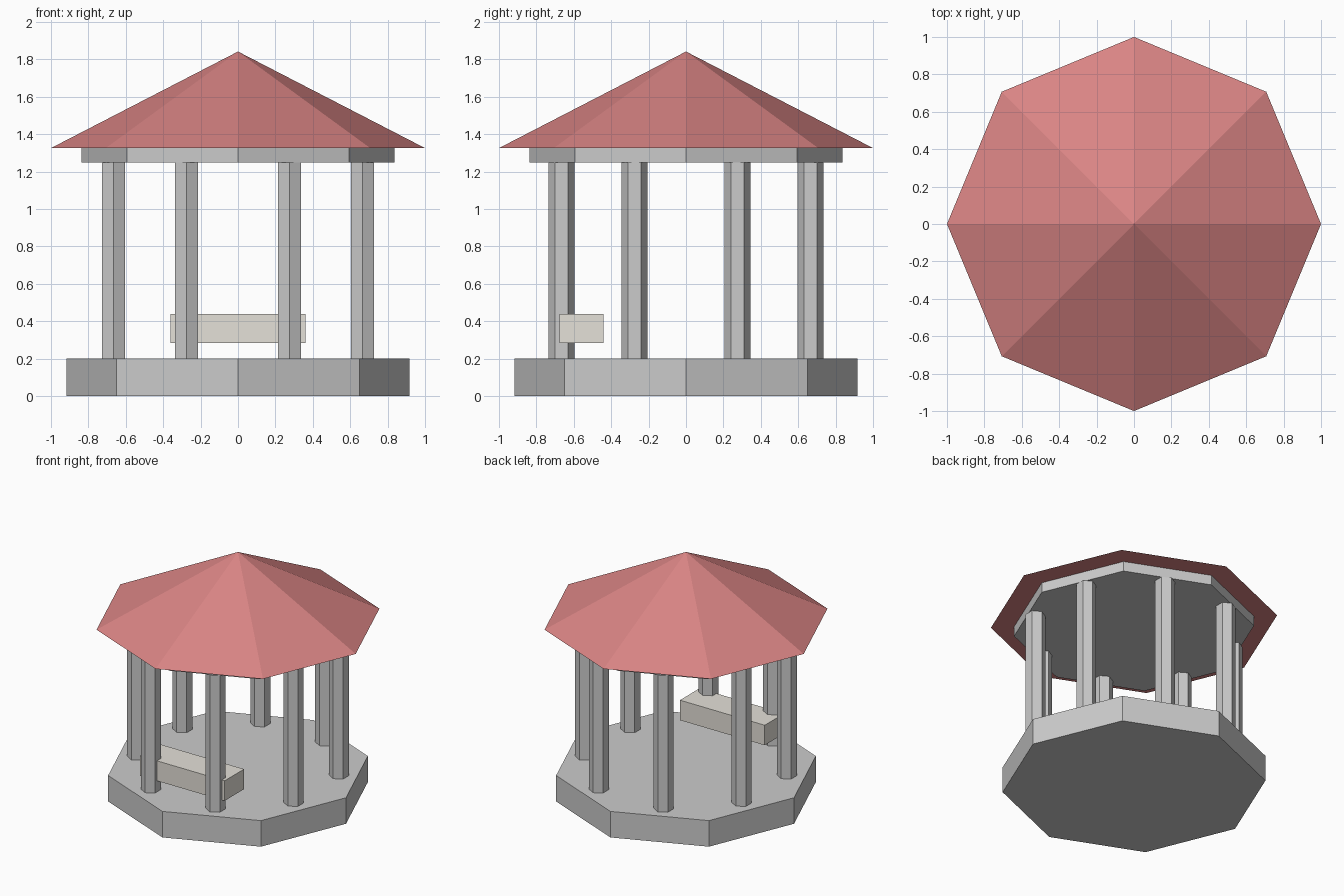
import bpy, bmesh
from math import sin, cos, pi

if "Cube" in bpy.data.objects:
    bpy.data.objects.remove(bpy.data.objects["Cube"])


def material(name, rgb):
    m = bpy.data.materials.new(name)
    m.diffuse_color = (*rgb, 1)
    m.use_nodes = True
    m.node_tree.nodes["Principled BSDF"].inputs["Base Color"].default_value = m.diffuse_color
    return m


def finish(name, bm, mat=None):
    bmesh.ops.recalc_face_normals(bm, faces=bm.faces)
    me = bpy.data.meshes.new(name)
    bm.to_mesh(me)
    bm.free()
    ob = bpy.data.objects.new(name, me)
    bpy.context.collection.objects.link(ob)
    if mat:
        me.materials.append(mat)
    return ob


def prism(name, sides, radius, z0, z1, center=(0, 0), start=0.0, pointed=False, mat=None):
    """Upright regular prism, or a pyramid when pointed."""
    bm = bmesh.new()
    ring = [(center[0] + radius * cos(start + 2 * pi * i / sides),
             center[1] + radius * sin(start + 2 * pi * i / sides)) for i in range(sides)]
    low = [bm.verts.new((x, y, z0)) for x, y in ring]
    bm.faces.new(low)
    if pointed:
        tip = bm.verts.new((*center, z1))
        for i in range(sides):
            bm.faces.new((low[i], low[(i + 1) % sides], tip))
    else:
        high = [bm.verts.new((x, y, z1)) for x, y in ring]
        bm.faces.new(high)
        for i in range(sides):
            j = (i + 1) % sides
            bm.faces.new((low[i], low[j], high[j], high[i]))
    return finish(name, bm, mat)


red = material("roof_red", (0.69, 0.23, 0.23))
cream = material("bench_cream", (0.78, 0.75, 0.69))

# Octagonal floor, top beam and roof
prism("floor_base", 8, 0.918, 0.0, 0.2)
prism("top_beam", 8, 0.838, 1.25, 1.326)
prism("roof", 8, 1.0, 1.326, 1.842, pointed=True, mat=red)

# Eight hexagonal posts, each with a corner facing front
for k in range(8):
    a = pi / 8 + k * pi / 4
    prism(f"post_{k + 1}", 6, 0.07, 0.2, 1.25,
          center=(0.72 * cos(a), 0.72 * sin(a)), start=pi / 2)

# Bench block held between the front posts
bm = bmesh.new()
bmesh.ops.create_cube(bm, size=1)
bmesh.ops.scale(bm, vec=(0.72, 0.236, 0.154), verts=bm.verts)
bmesh.ops.translate(bm, vec=(0, -0.559, 0.362), verts=bm.verts)
finish("bench", bm, cream)
